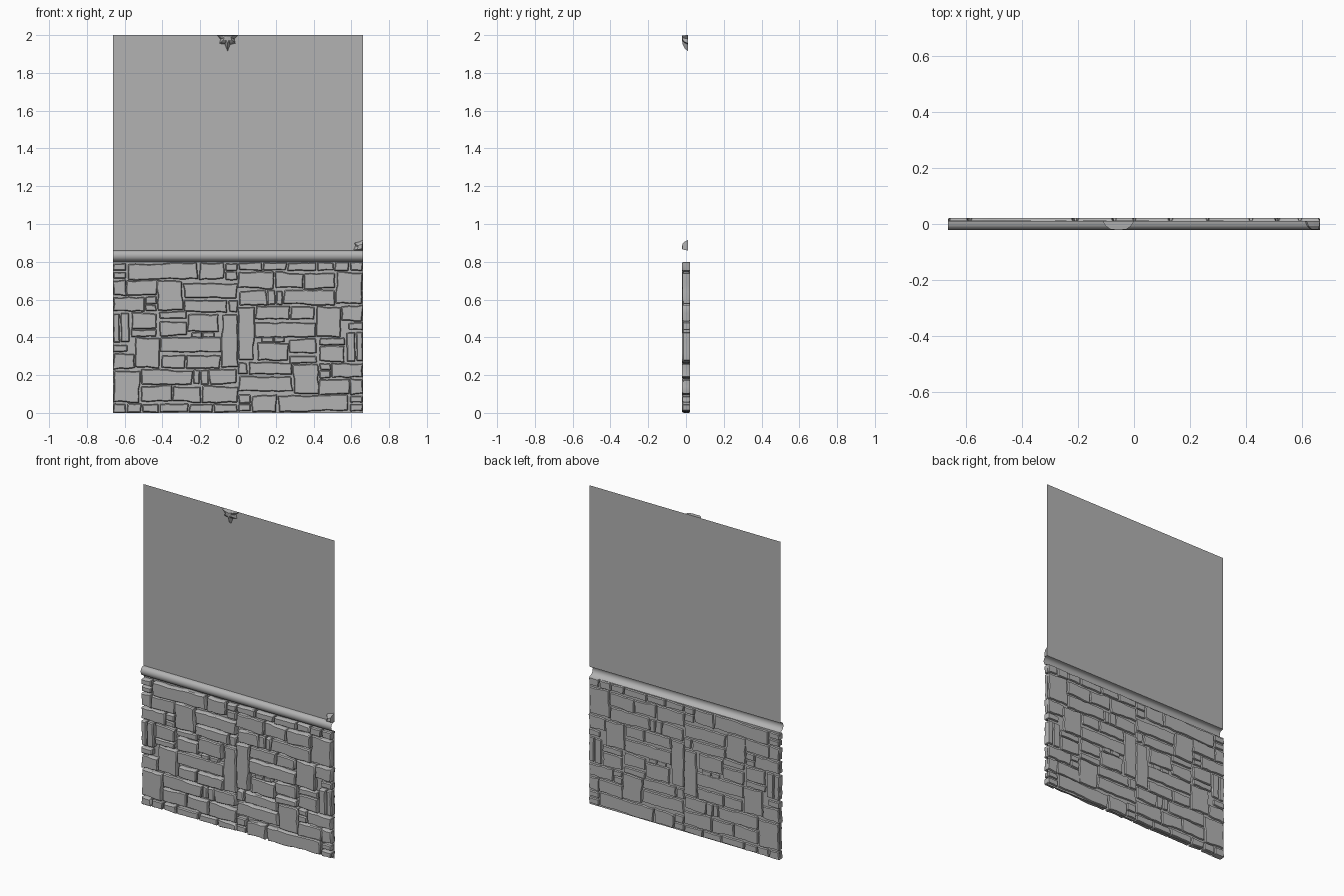
import bpy, bmesh, math, random
from mathutils import Vector

if "Cube" in bpy.data.objects:
    bpy.data.objects.remove(bpy.data.objects["Cube"])
random.seed(4)
W = 0.663

stone_grey = bpy.data.materials.new("stone_grey")
stone_grey.diffuse_color = (0.45, 0.45, 0.45, 1)
stone_grey.use_nodes = True
stone_grey.node_tree.nodes["Principled BSDF"].inputs["Base Color"].default_value = stone_grey.diffuse_color

def finish(name, bm, angle=None):
    me = bpy.data.meshes.new(name)
    bm.to_mesh(me)
    bm.free()
    me.materials.append(stone_grey)
    ob = bpy.data.objects.new(name, me)
    bpy.context.collection.objects.link(ob)
    if angle:
        bpy.ops.object.select_all(action='DESELECT')
        ob.select_set(True)
        bpy.context.view_layer.objects.active = ob
        bpy.ops.object.shade_smooth_by_angle(angle=math.radians(angle))
    return ob

def strip(name, profile, angle=None):
    """Sweep an open (y, z) profile across the wall width."""
    bm = bmesh.new()
    rows = [[bm.verts.new((s * W, y, z)) for s in (-1, 1)] for y, z in profile]
    for a, b in zip(rows, rows[1:]):
        bm.faces.new((a[0], b[0], b[1], a[1]))
    return finish(name, bm, angle)

# Plaster sheet, rounded rail and mortar sheet
strip("plaster_panel", [(0.01, 2.0), (0.01, 0.86)])
strip("dado_rail", [(0.01, 0.86), (-0.006, 0.858), (-0.016, 0.85), (-0.021, 0.835),
                    (-0.018, 0.82), (-0.009, 0.808), (0.012, 0.80)], 40)
strip("mortar_sheet", [(0.012, 0.80), (0.012, 0.0)])

# Stone courses of the left half: z bottom, z top, joints along x
courses = [
    (0.00, 0.05, (-.663, -.59, -.51, -.42, -.26, -.13, 0)),
    (0.055, 0.145, (-.51, -.35, -.19, 0)),
    (0.15, 0.23, (-.51, -.24, -.20, -.155, 0)),
    (0.055, 0.225, (-.663, -.515)),
    (0.23, 0.315, (-.663, -.545)),
    (0.235, 0.40, (-.545, -.41)),
    (0.235, 0.31, (-.41, -.28, -.09)),
    (0.315, 0.40, (-.41, -.09)),
    (0.235, 0.525, (-.09, 0)),
    (0.32, 0.365, (-.663, -.585)),
    (0.37, 0.53, (-.663, -.625, -.575)),
    (0.40, 0.445, (-.57, -.43)),
    (0.445, 0.53, (-.57, -.43)),
    (0.405, 0.49, (-.42, -.27)),
    (0.495, 0.54, (-.42, -.27)),
    (0.395, 0.43, (-.25, -.19, -.12)),
    (0.43, 0.52, (-.27, -.10)),
    (0.535, 0.62, (-.663, -.495)),
    (0.535, 0.575, (-.495, -.43)),
    (0.575, 0.62, (-.495, -.43)),
    (0.545, 0.705, (-.43, -.29)),
    (0.53, 0.60, (-.29, -.05, 0)),
    (0.605, 0.69, (-.29, 0)),
    (0.62, 0.705, (-.663, -.59, -.43)),
    (0.705, 0.795, (-.59, -.21, -.07)),
    (0.75, 0.795, (-.663, -.59)),
    (0.71, 0.75, (-.663, -.59)),
    (0.75, 0.795, (-.07, 0)),
    (0.70, 0.75, (-.07, 0)),
]

def add_stone(bm, x0, x1, z0, z1):
    """Rough chipped block with a softened front edge."""
    g = 0.003
    x0, x1, z0, z1 = x0 + g, x1 - g, z0 + g, z1 - g
    j = min(0.008, 0.12 * min(x1 - x0, z1 - z0))
    c = 0.003
    corners = [Vector((x0, z0)), Vector((x1, z0)), Vector((x1, z1)), Vector((x0, z1))]
    corners = [p + Vector((random.uniform(-j, j), random.uniform(-j, j))) * 0.8 for p in corners]
    mid = Vector(((x0 + x1) / 2, (z0 + z1) / 2))
    outline = []
    for i in range(4):
        a, b = corners[i], corners[(i + 1) % 4]
        d = (b - a).normalized()
        a, b = a + d * c, b - d * c
        n = max(1, round((b - a).length / 0.035))
        nrm = Vector((d.y, -d.x))
        for k in range(n + 1):
            off = random.uniform(-0.6, 0.4) * j if 0 < k < n else 0
            outline.append(a.lerp(b, k / n) + nrm * off)
    front = -0.022 + random.uniform(0, 0.003)
    hx, hz = (x1 - x0) / 2, (z1 - z0) / 2
    rings = []
    for y, inset in ((0.022, 0.003), (0.015, 0), (front + 0.007, 0), (front, 0.005)):
        ring = []
        for p in outline:
            q = mid + Vector(((p.x - mid.x) * (1 - inset / hx), (p.y - mid.y) * (1 - inset / hz)))
            ring.append(bm.verts.new((max(-W, q.x), y, max(0, q.y))))
        rings.append(ring)
    n = len(outline)
    for r, s in zip(rings, rings[1:]):
        for i in range(n):
            k = (i + 1) % n
            bm.faces.new((r[i], r[k], s[k], s[i]))
    bm.faces.new(rings[-1])
    bm.faces.new(rings[0][::-1])

bm = bmesh.new()
for z0, z1, joints in courses:
    for a, b in zip(joints, joints[1:]):
        add_stone(bm, a, b, z0, z1)
bmesh.ops.recalc_face_normals(bm, faces=bm.faces)
left = finish("stones_left", bm, 35)

# Right half is the left half turned half a turn in the wall plane
right = left.copy()
right.name = "stones_right"
right.rotation_euler = (0, math.pi, 0)
right.location = (0, 0, 0.80)
bpy.context.collection.objects.link(right)

def chip(name, outline, centre):
    """Exposed jagged stone poking through the plaster."""
    bm = bmesh.new()
    rings = []
    for y, s in ((0.01, 1.0), (-0.008, 0.8), (-0.019, 0.5)):
        rings.append([bm.verts.new((centre[0] + (x - centre[0]) * s, y,
                                    centre[1] + (z - centre[1]) * s)) for x, z in outline])
    n = len(outline)
    for r, s in zip(rings, rings[1:]):
        for i in range(n):
            k = (i + 1) % n
            bm.faces.new((r[i], r[k], s[k], s[i]))
    tip = bm.verts.new((centre[0], -0.022, centre[1]))
    for i in range(n):
        bm.faces.new((rings[-1][i], rings[-1][(i + 1) % n], tip))
    bmesh.ops.recalc_face_normals(bm, faces=bm.faces)
    finish(name, bm)

# Damaged spots: top edge and lower right corner
chip("top_chip", [(-.112, 2), (-.092, 1.978), (-.098, 1.955), (-.07, 1.952), (-.055, 1.915),
                  (-.042, 1.95), (-.014, 1.957), (-.02, 1.98), (0, 2)], (-.055, 1.995))
chip("corner_chip", [(.61, .86), (.622, .885), (.615, .90), (.64, .905), (.663, .915),
                     (.663, .86)], (.652, .872))
